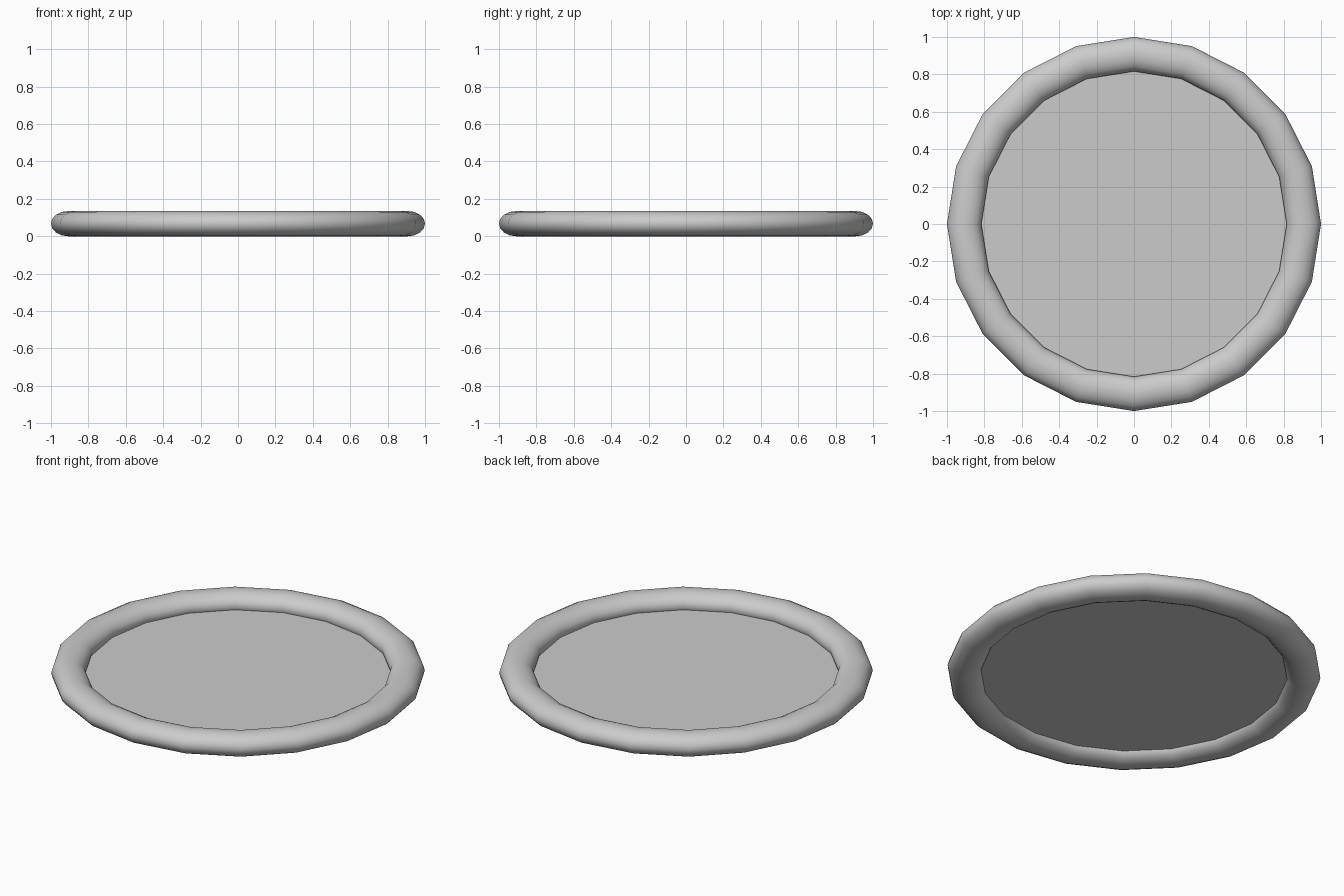
import bpy

if "Cube" in bpy.data.objects:
    bpy.data.objects.remove(bpy.data.objects["Cube"])

SIDES = 20           # facets around the tray
MAJOR, HALF_W, HALF_H = 0.908, 0.092, 0.0675

# Rim: rounded tube, slightly flattened in height
bpy.ops.mesh.primitive_torus_add(
    major_segments=SIDES, minor_segments=16,
    major_radius=MAJOR, minor_radius=HALF_W, location=(0, 0, HALF_H))
rim = bpy.context.object
rim.name = "rim"
rim.scale.z = HALF_H / HALF_W
bpy.ops.object.transform_apply(location=False, rotation=False, scale=True)
bpy.ops.object.shade_smooth_by_angle()

# Base plate: flat disc tucked just inside the rim
bpy.ops.mesh.primitive_circle_add(
    vertices=SIDES, radius=0.822, fill_type='NGON', location=(0, 0, 0.05))
plate = bpy.context.object
plate.name = "base_plate"
